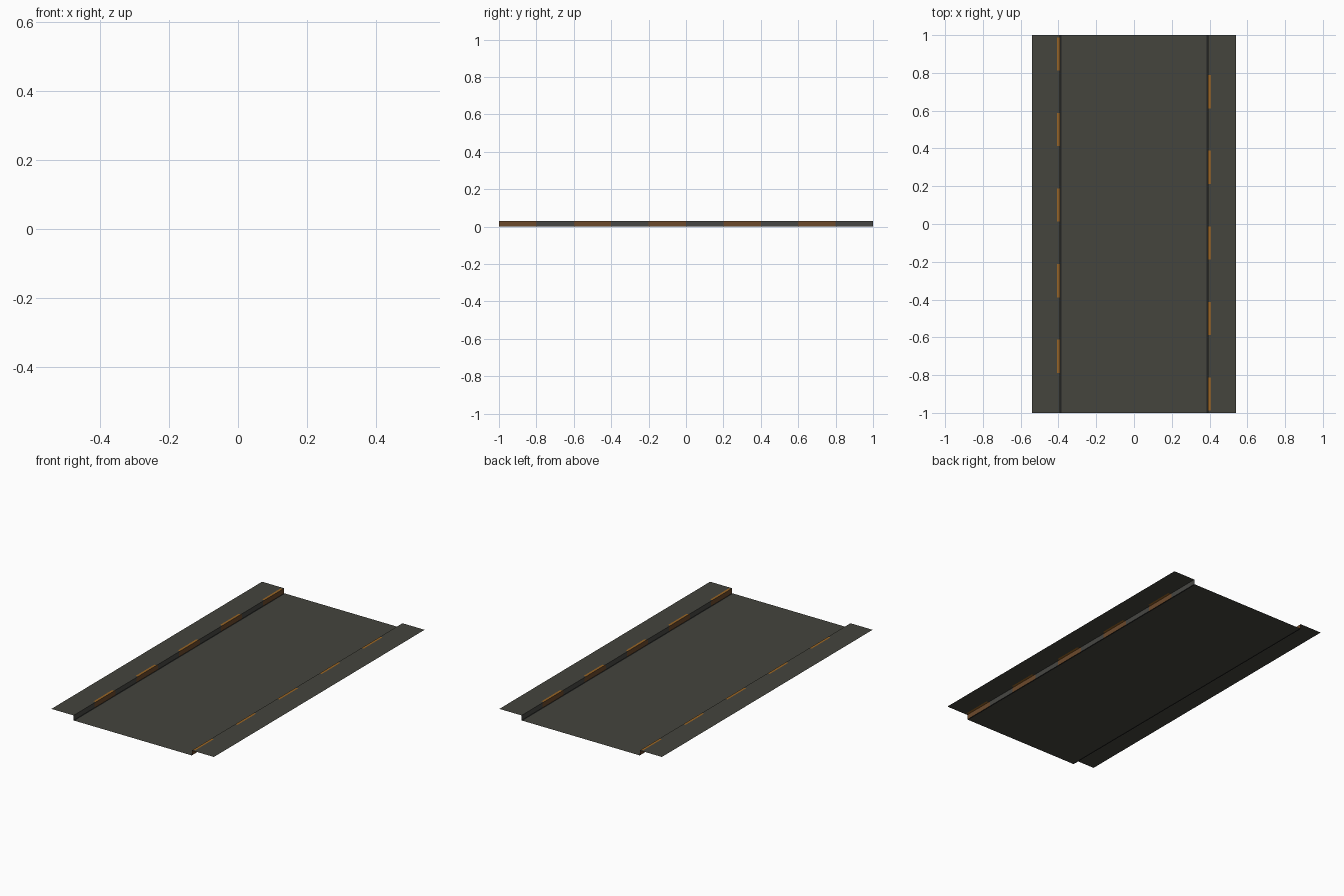
import bpy, bmesh

if "Cube" in bpy.data.objects:
    bpy.data.objects.remove(bpy.data.objects["Cube"])


def material(name, rgb):
    m = bpy.data.materials.new(name)
    m.diffuse_color = (*rgb, 1.0)
    m.use_nodes = True
    m.node_tree.nodes["Principled BSDF"].inputs["Base Color"].default_value = m.diffuse_color
    return m


ASPHALT = material("asphalt grey", (0.058, 0.058, 0.047))
GUTTER = material("dark gutter", (0.016, 0.017, 0.016))
CURB = material("curb grey", (0.062, 0.062, 0.056))
BROWN = material("curb brown", (0.15, 0.068, 0.024))
ORANGE = material("curb orange", (0.32, 0.13, 0.018))

H = 0.03          # curb height
X_GUTTER = 0.385  # inner edge of gutter line
X_CURB = 0.393    # curb face
X_TOP = 0.408     # back of curb top
X_OUT = 0.54      # outer edge of sidewalk


def sheet(name, a, b, spans, mats, side=1):
    """Open strip swept along y between profile points a and b (x, z).
    spans: list of (y0, y1, material index). side=-1 turns it half round."""
    bm = bmesh.new()
    for y0, y1, mi in spans:
        pts = [(a[0], y0, a[1]), (b[0], y0, b[1]), (b[0], y1, b[1]), (a[0], y1, a[1])]
        f = bm.faces.new([bm.verts.new((x * side, y * side, z)) for x, y, z in pts])
        f.material_index = mi
    bmesh.ops.remove_doubles(bm, verts=bm.verts, dist=1e-5)
    me = bpy.data.meshes.new(name)
    bm.to_mesh(me)
    bm.free()
    for m in mats:
        me.materials.append(m)
    ob = bpy.data.objects.new(name, me)
    bpy.context.collection.objects.link(ob)
    return ob


whole = [(-1, 1, 0)]

# alternating painted blocks on the curb face, 0.2 long
face_spans = [(-1 + 0.2 * i, -0.8 + 0.2 * i, 1 - i % 2) for i in range(10)]

# slightly shorter painted dashes on the curb top
top_spans = []
for i in range(5):
    y = -1 + 0.4 * i
    top_spans += [(y, y + 0.012, 0), (y + 0.012, y + 0.188, 1), (y + 0.188, y + 0.4, 0)]

# road surface
sheet("road", (-X_GUTTER, 0), (X_GUTTER, 0), whole, [ASPHALT])

# gutter, curb and sidewalk on each side
for label, s in (("right", 1), ("left", -1)):
    sheet(f"gutter_{label}", (X_GUTTER, 0), (X_CURB, 0), whole, [GUTTER], s)
    sheet(f"curb_face_{label}", (X_CURB, 0), (X_CURB, H), face_spans, [CURB, BROWN], s)
    sheet(f"curb_top_{label}", (X_CURB, H), (X_TOP, H), top_spans, [ASPHALT, ORANGE], s)
    sheet(f"sidewalk_{label}", (X_TOP, H), (X_OUT, H), whole, [ASPHALT], s)
